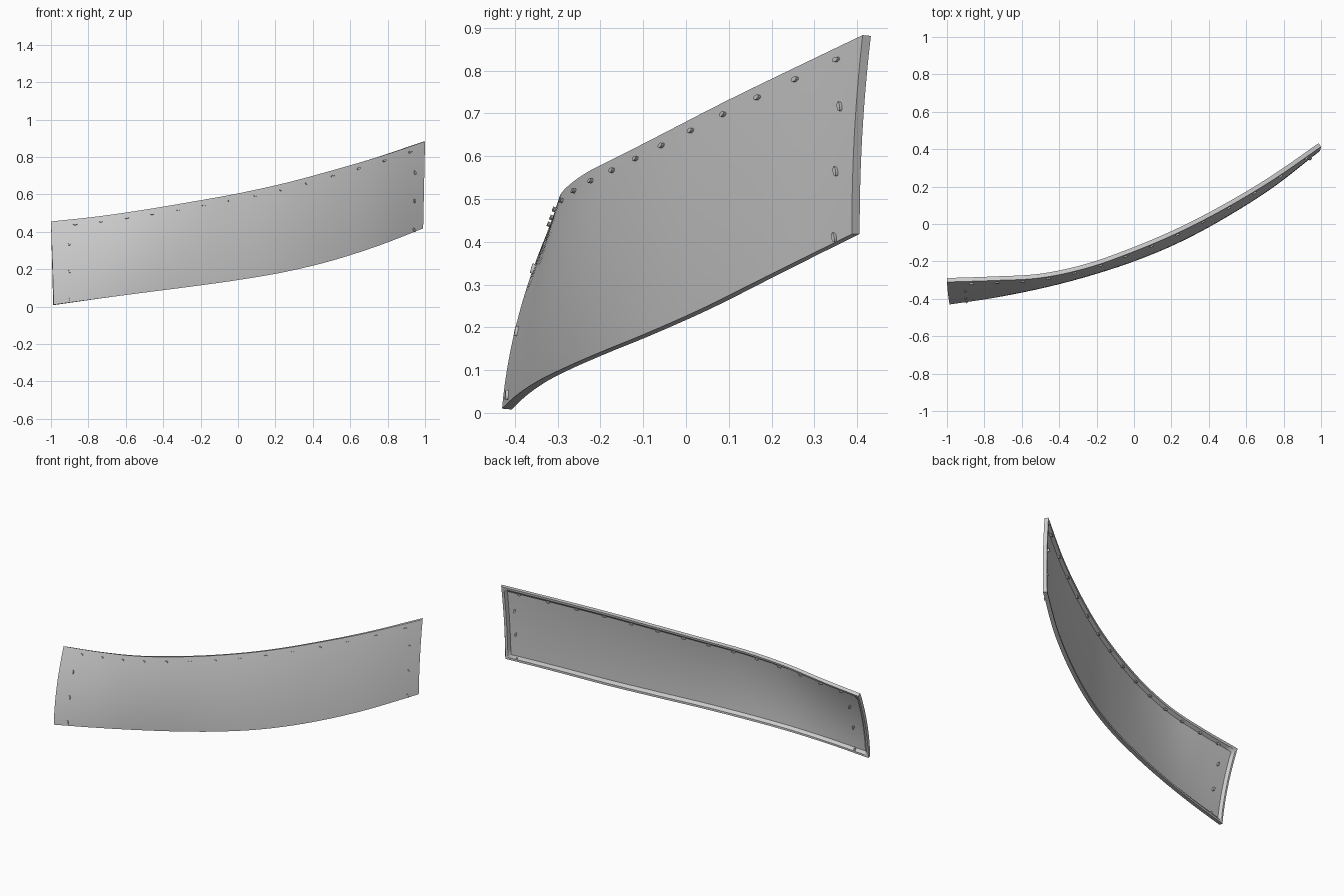
import bpy, bmesh
from mathutils import Vector, Matrix

if "Cube" in bpy.data.objects:
    bpy.data.objects.remove(bpy.data.objects["Cube"])

# Lower and upper edges of the front skin (x, y, z), evenly spaced along the panel
LOWER = [Vector(p) for p in [
    (-.985, -.43, .01), (-.75, -.395, .042), (-.5, -.345, .075), (-.25, -.28, .107), (0, -.2, .142),
    (.25, -.095, .185), (.5, .04, .245), (.75, .2, .325), (.99, .388, .418)]]
UPPER = [Vector(p) for p in [
    (-1, -.31, .455), (-.75, -.302, .482), (-.5, -.288, .518), (-.25, -.235, .56), (0, -.147, .605),
    (.25, -.04, .66), (.5, .09, .727), (.75, .24, .8), (1, .413, .883)]]


def spline(pts, t):
    n = len(pts) - 1
    i = min(int(t * n), n - 1)
    f = t * n - i
    b, c = pts[i], pts[i + 1]
    a = pts[i - 1] if i > 0 else 2 * b - c
    d = pts[i + 2] if i + 2 <= n else 2 * c - b
    return .5 * (2 * b + (c - a) * f + (2 * a - 5 * b + 4 * c - d) * f * f
                 + (3 * b - a - 3 * c + d) * f ** 3)


def skin(u, v):
    p = spline(LOWER, u).lerp(spline(UPPER, u), v)
    bulge = .02 - .013 * u
    return p + Vector((0, -bulge * 4 * v * (1 - v), 0))


def frame(u, v):
    """Along, up and front-facing normal at a point on the skin."""
    e = .004
    u0, u1, v0, v1 = max(u - e, 0), min(u + e, 1), max(v - e, 0), min(v + e, 1)
    along = (skin(u1, v) - skin(u0, v)).normalized()
    normal = along.cross(skin(u, v1) - skin(u, v0)).normalized()
    return along, normal.cross(along), normal


def finish(name, bm):
    bmesh.ops.recalc_face_normals(bm, faces=bm.faces)
    me = bpy.data.meshes.new(name)
    bm.to_mesh(me)
    bm.free()
    ob = bpy.data.objects.new(name, me)
    bpy.context.collection.objects.link(ob)
    bpy.ops.object.select_all(action='DESELECT')
    ob.select_set(True)
    bpy.context.view_layer.objects.active = ob
    bpy.ops.object.shade_smooth_by_angle(angle=.5)


# Curved panel: smooth front skin, recessed back inside a raised rim
RIM, SLOPE = .013, .03
DEEP, THIN = .023, .008


def stops(length, n):
    a, b = RIM / length, SLOPE / length
    inner = [b + (1 - 2 * b) * i / n for i in range(n + 1)]
    return [0, a] + inner + [1 - a, 1]


us, vs = stops(2.25, 48), stops(.46, 12)
nu, nv = len(us), len(vs)
bm = bmesh.new()
front, back = [], []
for i, u in enumerate(us):
    frow, brow = [], []
    for j, v in enumerate(vs):
        p, n = skin(u, v), frame(u, v)[2]
        on_rim = i < 2 or i > nu - 3 or j < 2 or j > nv - 3
        frow.append(bm.verts.new(p))
        brow.append(bm.verts.new(p - n * (DEEP if on_rim else THIN)))
    front.append(frow)
    back.append(brow)
for g in (front, back):
    for i in range(nu - 1):
        for j in range(nv - 1):
            bm.faces.new((g[i][j], g[i + 1][j], g[i + 1][j + 1], g[i][j + 1]))


def border(g):
    return ([g[i][0] for i in range(nu)] + [g[-1][j] for j in range(1, nv)]
            + [g[i][-1] for i in range(nu - 2, -1, -1)] + [g[0][j] for j in range(nv - 2, 0, -1)])


fb, bb = border(front), border(back)
for k in range(len(fb)):
    m = (k + 1) % len(fb)
    bm.faces.new((fb[k], fb[m], bb[m], bb[k]))
finish("curved_panel", bm)


# Oval pins passing through the skin
def pin(bm, x, v, upright):
    u = (x + 1) / 2
    a, b, n = frame(u, v)
    if upright:
        a, b = b, -a
    rot = Matrix((a, b, n)).transposed().to_4x4()
    mat = Matrix.Translation(skin(u, v) - n * .007) @ rot @ Matrix.Diagonal((.0115, .0055, 1, 1))
    bmesh.ops.create_cone(bm, cap_ends=True, segments=16, radius1=1, radius2=1, depth=.028, matrix=mat)


bm = bmesh.new()
for i in range(14):
    pin(bm, -.87 + i * 1.79 / 13, .935, False)
finish("upper_pins", bm)
for name, x, heights in (("left_pins", -.905, (.045, .38, .71)), ("right_pins", .948, (.025, .355, .68))):
    bm = bmesh.new()
    for v in heights:
        pin(bm, x, v, True)
    finish(name, bm)
